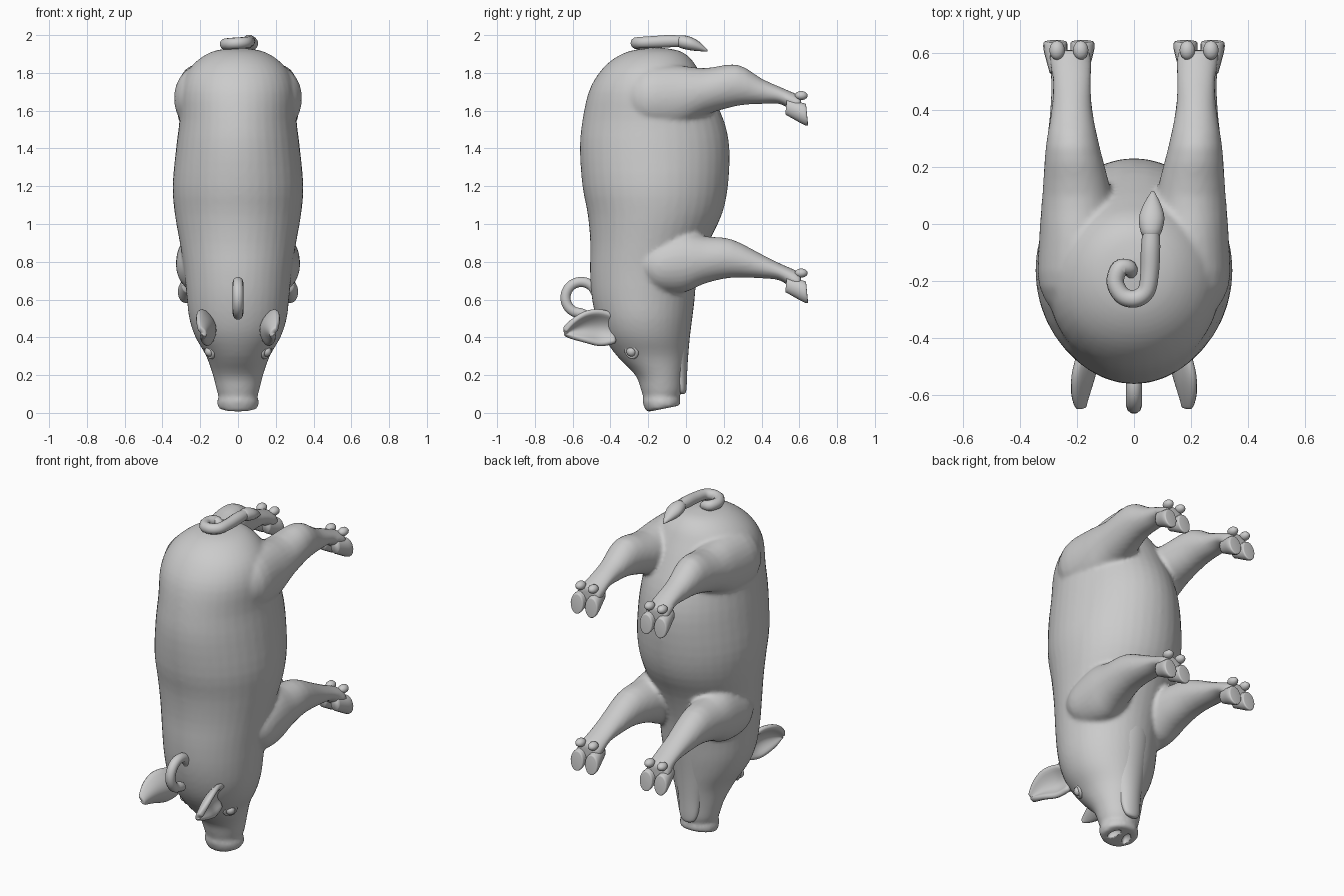
import bpy, bmesh, math
from mathutils import Matrix


def spline(rows, steps):
    """Catmull-Rom interpolation between parameter rows."""
    out = []
    for i in range(len(rows) - 1):
        p0, p1, p2 = rows[max(i - 1, 0)], rows[i], rows[i + 1]
        p3 = rows[min(i + 2, len(rows) - 1)]
        for k in range(steps):
            t = k / steps
            out.append([0.5 * (2 * b + (c - a) * t + (2 * a - 5 * b + 4 * c - d) * t * t
                               + (3 * b - a - 3 * c + d) * t ** 3)
                        for a, b, c, d in zip(p0, p1, p2, p3)])
    return out + [list(rows[-1])]


def loft(bm, rows, axis, side=1, seg=28, steps=3):
    """Elliptic rings; row = (station, low, high, x centre, x radius, tilt)."""
    rings = []
    for s, lo, hi, xc, rx, tilt in spline(rows, steps):
        c, r, ring = (lo + hi) / 2, (hi - lo) / 2, []
        for k in range(seg):
            a = 2 * math.pi * k / seg
            x, v = side * (xc + rx * math.cos(a)), r * math.sin(a)
            w = s + tilt * v
            ring.append(bm.verts.new((x, c + v, w) if axis == 'Z' else (x, w, c + v)))
        rings.append(ring)
    for p, q in zip(rings, rings[1:]):
        for k in range(seg):
            n = (k + 1) % seg
            bm.faces.new((p[k], p[n], q[n], q[k]))
    bm.faces.new(rings[0])
    bm.faces.new(rings[-1])


def ball(bm, loc, scale, rot=None):
    m = Matrix.Translation(loc) @ (rot or Matrix()) @ Matrix.Diagonal((*scale, 1))
    bmesh.ops.create_uvsphere(bm, u_segments=16, v_segments=10, radius=1, matrix=m)


def finish(bm, name):
    bmesh.ops.recalc_face_normals(bm, faces=bm.faces[:])
    for f in bm.faces:
        f.smooth = True
    me = bpy.data.meshes.new(name)
    bm.to_mesh(me)
    bm.free()
    ob = bpy.data.objects.new(name, me)
    bpy.context.collection.objects.link(ob)
    return ob


def mirror(ob):
    m = ob.modifiers.new('mirror', 'MIRROR')
    m.use_clip = False
    return ob


def tube(name, pts, radius):
    """Curved round tube; point = (x, y, z, radius factor)."""
    cu = bpy.data.curves.new(name, 'CURVE')
    cu.dimensions, cu.bevel_depth, cu.bevel_resolution = '3D', radius, 3
    cu.use_fill_caps = True
    rows = spline(pts, 5)
    sp = cu.splines.new('POLY')
    sp.points.add(len(rows) - 1)
    for p, (x, y, z, r) in zip(sp.points, rows):
        p.co, p.radius = (x, y, z, 1), max(r, 0.02)
    sp.use_smooth = True
    ob = bpy.data.objects.new(name, cu)
    bpy.context.collection.objects.link(ob)


# body, head and snout in one loft
bm = bmesh.new()
loft(bm, [
    (0.022, -0.200, -0.035, 0, 0.090, 0.2),
    (0.030, -0.212, -0.028, 0, 0.106, 0.2),
    (0.065, -0.230, -0.030, 0, 0.110, 0.1),
    (0.085, -0.228, -0.034, 0, 0.102, 0),
    (0.120, -0.238, -0.022, 0, 0.113, 0),
    (0.200, -0.268, -0.015, 0, 0.133, 0),
    (0.300, -0.365, 0.000, 0, 0.168, 0),
    (0.400, -0.435, 0.015, 0, 0.225, 0),
    (0.500, -0.475, 0.030, 0, 0.258, 0),
    (0.620, -0.500, 0.045, 0, 0.272, 0),
    (0.750, -0.508, 0.070, 0, 0.285, 0),
    (0.900, -0.507, 0.120, 0, 0.308, 0),
    (1.050, -0.520, 0.190, 0, 0.334, 0),
    (1.200, -0.548, 0.222, 0, 0.346, 0),
    (1.400, -0.562, 0.230, 0, 0.328, 0),
    (1.550, -0.548, 0.200, 0, 0.310, 0),
    (1.700, -0.515, 0.130, 0, 0.305, 0),
    (1.800, -0.460, 0.075, 0, 0.272, 0),
    (1.870, -0.390, 0.030, 0, 0.210, 0),
    (1.915, -0.300, -0.030, 0, 0.130, 0),
    (1.932, -0.190, -0.120, 0, 0.030, 0)], 'Z', seg=40)
# legs grown out of the body
hind = [(-0.34, 1.60, 1.74, 0.20, 0.06, 0), (-0.22, 1.50, 1.83, 0.20, 0.133, 0),
        (-0.05, 1.50, 1.84, 0.20, 0.133, 0), (0.10, 1.575, 1.825, 0.20, 0.122, 0),
        (0.27, 1.625, 1.845, 0.215, 0.095, 0), (0.40, 1.635, 1.77, 0.218, 0.072, 0),
        (0.50, 1.635, 1.725, 0.218, 0.068, 0), (0.57, 1.59, 1.695, 0.222, 0.075, 0),
        (0.61, 1.58, 1.68, 0.228, 0.07, 0)]
fore = [(-0.26, 0.74, 0.86, 0.22, 0.05, 0), (-0.16, 0.65, 0.91, 0.21, 0.112, 0),
        (-0.02, 0.635, 0.96, 0.20, 0.128, 0), (0.10, 0.685, 0.935, 0.205, 0.115, 0),
        (0.24, 0.715, 0.92, 0.215, 0.095, 0), (0.40, 0.712, 0.84, 0.22, 0.075, 0),
        (0.50, 0.70, 0.79, 0.222, 0.07, 0), (0.57, 0.65, 0.76, 0.226, 0.075, 0),
        (0.61, 0.64, 0.74, 0.23, 0.07, 0)]
for side in (-1, 1):
    loft(bm, hind, 'Y', side)
    loft(bm, fore, 'Y', side)
body = finish(bm, 'body')
rm = body.modifiers.new('blend', 'REMESH')
rm.mode, rm.voxel_size, rm.use_smooth_shade = 'VOXEL', 0.012, True
sm = body.modifiers.new('soften', 'SMOOTH')
sm.factor, sm.iterations = 0.5, 6

# nostril hollows
bm = bmesh.new()
for side in (-1, 1):
    ball(bm, (side * 0.042, -0.115, 0.02), (0.022, 0.042, 0.035),
         Matrix.Rotation(side * 0.35, 4, 'Z'))
cutter = finish(bm, 'nostril_cutter')
cutter.hide_render = True
cutter.hide_set(True)
cut = body.modifiers.new('nostrils', 'BOOLEAN')
cut.operation, cut.object = 'DIFFERENCE', cutter

# lower jaw
bm = bmesh.new()
loft(bm, [(0.100, -0.030, -0.008, 0, 0.02, 0), (0.112, -0.040, 0.000, 0, 0.042, 0),
          (0.15, -0.055, 0.004, 0, 0.058, 0), (0.25, -0.10, 0.008, 0, 0.075, 0),
          (0.40, -0.15, 0.020, 0, 0.11, 0), (0.60, -0.15, 0.045, 0, 0.13, 0),
          (0.72, -0.10, 0.05, 0, 0.09, 0)], 'Z')
finish(bm, 'lower_jaw')

# cloven hooves with dew claws
bm = bmesh.new()
for z in (1.585, 0.645):
    for x in (0.187, 0.270):
        out = 0.006 if x > 0.2 else -0.006
        loft(bm, [(0.53, z - 0.005, z + 0.08, x, 0.026, 0.1),
                  (0.57, z - 0.03, z + 0.07, x, 0.037, 0.0),
                  (0.615, z - 0.058, z + 0.058, x + out, 0.042, -0.1),
                  (0.637, z - 0.064, z + 0.052, x + out, 0.041, -0.1),
                  (0.641, z - 0.056, z + 0.045, x + out, 0.033, -0.1)], 'Y', seg=16)
        ball(bm, (x, 0.610, z + 0.095), (0.027, 0.034, 0.024))
mirror(finish(bm, 'hooves'))

# cupped ears: dished sheets given thickness
bm = bmesh.new()
grid = []
for y, lo, hi, xc, depth in spline([(-0.37, 0.37, 0.52, 0.165, 0.03),
                                    (-0.45, 0.355, 0.545, 0.185, 0.055),
                                    (-0.53, 0.375, 0.535, 0.205, 0.055),
                                    (-0.60, 0.395, 0.49, 0.207, 0.035),
                                    (-0.645, 0.41, 0.44, 0.195, 0.008)], 3):
    row = []
    for k in range(9):
        v = k / 4 - 1
        row.append(bm.verts.new((xc - depth * (1 - v * v) + 0.012 * v, y,
                                 (lo + hi) / 2 + v * (hi - lo) / 2)))
    grid.append(row)
for p, q in zip(grid, grid[1:]):
    for k in range(8):
        bm.faces.new((p[k], p[k + 1], q[k + 1], q[k]))
ears = finish(bm, 'ears')
so = ears.modifiers.new('thickness', 'SOLIDIFY')
so.thickness, so.offset = 0.032, 0
ears.modifiers.new('round', 'SUBSURF').levels = 1
ears.modifiers['round'].render_levels = 1
mirror(ears)

# eyes with lids
bm = bmesh.new()
ball(bm, (0.150, -0.288, 0.325), (0.027, 0.027, 0.027))
mirror(finish(bm, 'eyes'))
bpy.ops.mesh.primitive_torus_add(major_radius=0.032, minor_radius=0.010, major_segments=24,
                                 minor_segments=8, location=(0.150, -0.288, 0.325))
lid = bpy.context.object
lid.name = 'eyelids'
lid.data.transform(Matrix.Translation(lid.location)
                   @ Matrix.Rotation(-0.55, 4, 'Z') @ Matrix.Rotation(math.radians(110), 4, 'Y'))
lid.location = (0, 0, 0)
bpy.ops.object.shade_smooth()
mirror(lid)

# hooked ring behind the head
tube('neck_ring', [(0, -0.555 + 0.083 * math.cos(a), 0.61 + 0.083 * math.sin(a), 1)
                   for a in [math.radians(d) for d in range(20, 271, 25)]]
     + [(0, -0.53, 0.518, 0.9), (0, -0.515, 0.522, 0.3)], 0.028)

# curled tail with a pointed tuft
tube('tail', [(-0.01, -0.185, 1.90, 0.7), (-0.015, -0.155, 1.94, 0.85),
              (-0.05, -0.155, 1.95, 1), (-0.066, -0.205, 1.952, 1),
              (-0.04, -0.252, 1.955, 1), (0.005, -0.262, 1.958, 1),
              (0.043, -0.235, 1.961, 1), (0.055, -0.17, 1.964, 1.05),
              (0.058, -0.09, 1.968, 1.1), (0.06, -0.035, 1.968, 1.0)], 0.031)
bm = bmesh.new()
loft(bm, [(-0.045, 1.945, 1.985, 0.06, 0.024, 0), (-0.03, 1.932, 1.999, 0.06, 0.036, 0),
          (0.02, 1.920, 1.992, 0.062, 0.045, 0), (0.07, 1.915, 1.965, 0.064, 0.030, 0),
          (0.115, 1.912, 1.922, 0.066, 0.005, 0)], 'Y', seg=16)
finish(bm, 'tail_tuft')
